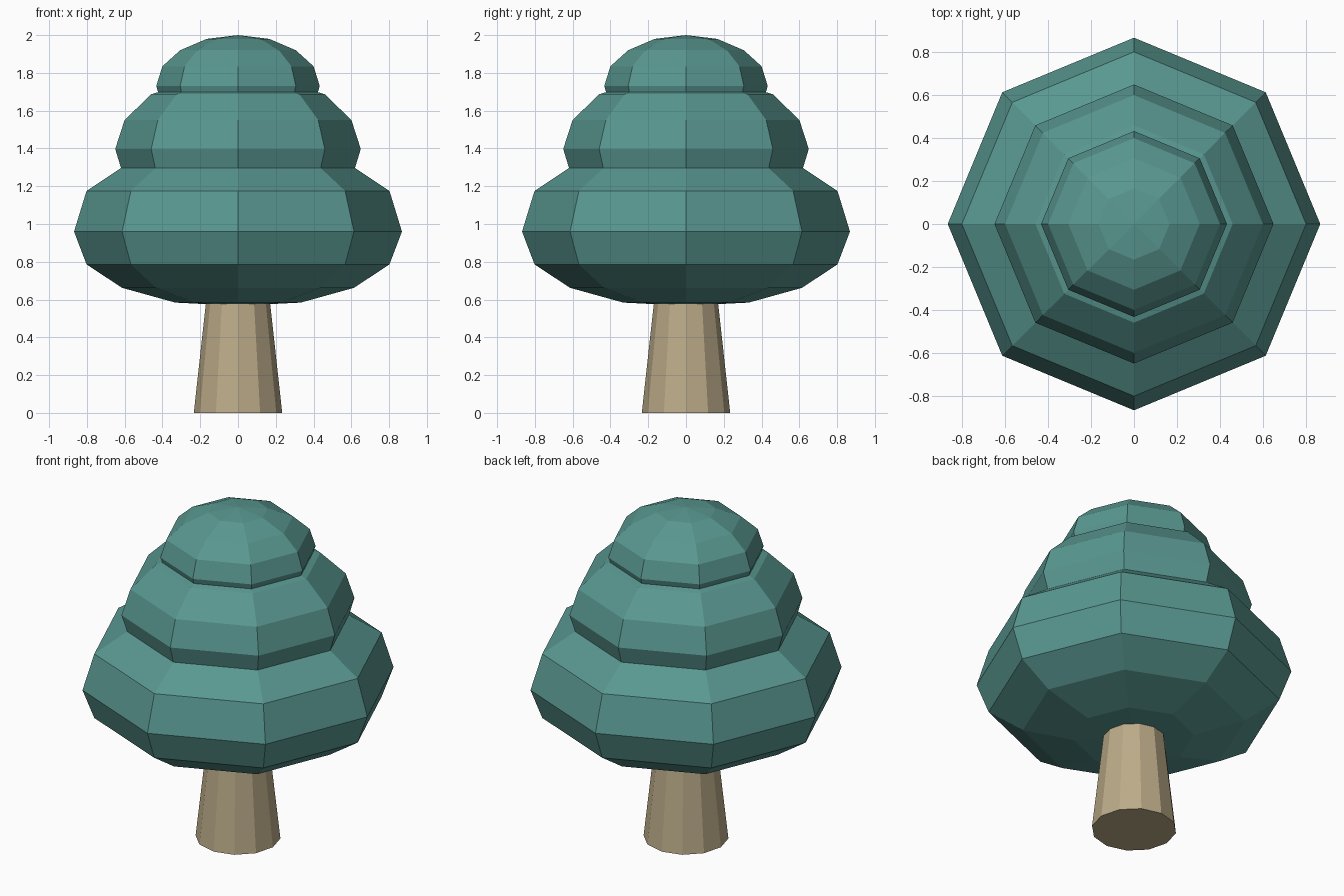
import bpy, bmesh, math

if "Cube" in bpy.data.objects:
    bpy.data.objects.remove(bpy.data.objects["Cube"])


def material(name, rgb):
    m = bpy.data.materials.new(name)
    m.diffuse_color = (*rgb, 1)
    m.use_nodes = True
    m.node_tree.nodes["Principled BSDF"].inputs["Base Color"].default_value = m.diffuse_color
    return m


def lathe(name, profile, sides, mat):
    """Revolve (radius, z) points, bottom to top; radius 0 makes a pole."""
    bm = bmesh.new()
    rings = []
    for r, z in profile:
        if r == 0:
            rings.append([bm.verts.new((0, 0, z))] * sides)
        else:
            rings.append([bm.verts.new((r * math.cos(2 * math.pi * i / sides),
                                        r * math.sin(2 * math.pi * i / sides), z))
                          for i in range(sides)])
    for a, b in zip(rings, rings[1:]):
        for i in range(sides):
            j = (i + 1) % sides
            bm.faces.new(list(dict.fromkeys([a[i], a[j], b[j], b[i]])))
    for ring, flip in ((rings[0], True), (rings[-1], False)):
        if ring[0] is not ring[1]:
            bm.faces.new(ring[::-1] if flip else ring)
    bmesh.ops.recalc_face_normals(bm, faces=bm.faces)
    me = bpy.data.meshes.new(name)
    bm.to_mesh(me)
    bm.free()
    me.materials.append(mat)
    ob = bpy.data.objects.new(name, me)
    bpy.context.collection.objects.link(ob)
    return ob


def foliage(name, radius, heights):
    """Squashed eight-sided ball; heights run from bottom pole to top pole."""
    n = len(heights) - 1
    prof = [(0 if k in (0, n) else radius * math.sin(math.pi * k / n), z)
            for k, z in enumerate(heights)]
    return lathe(name, prof, 8, leaf)


leaf = material("leaf_green", (0.10, 0.31, 0.28))
bark = material("bark_tan", (0.50, 0.41, 0.25))

# tapered trunk, running up into the foliage
lathe("trunk", [(0.234, 0), (0.168, 0.6)], 12, bark)

# three stacked foliage tiers
foliage("lower_foliage", 0.868, [0.567, 0.584, 0.662, 0.786, 0.96, 1.175, 1.30, 1.38, 1.40])
foliage("middle_foliage", 0.65, [1.08, 1.10, 1.15, 1.235, 1.397, 1.55, 1.687, 1.75, 1.77])
foliage("upper_foliage", 0.433, [1.50, 1.52, 1.56, 1.63, 1.73, 1.835, 1.92, 1.98, 2.0])
